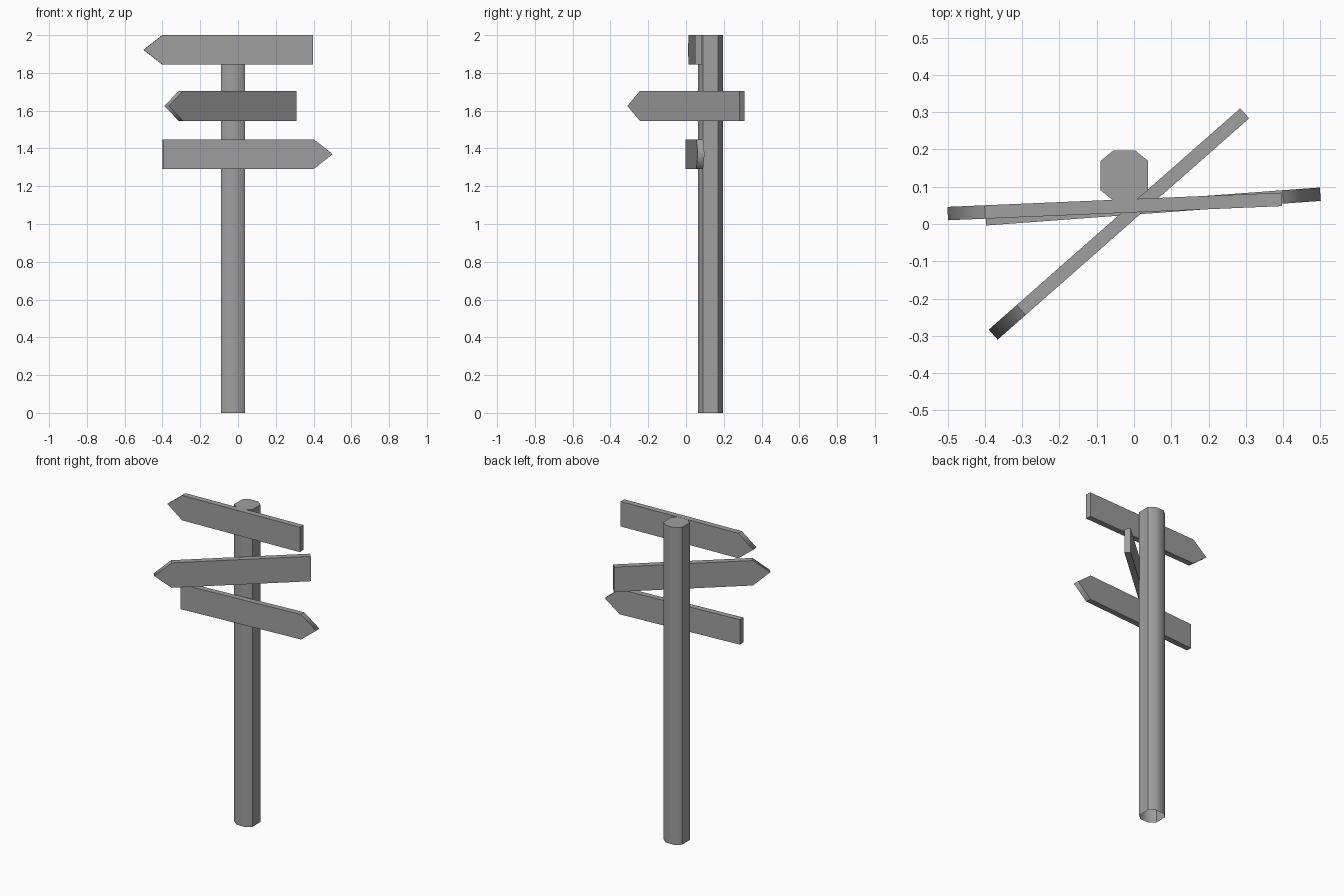
import bpy, bmesh, math
from mathutils import Vector

cube = bpy.data.objects.get("Cube")
if cube:
    bpy.data.objects.remove(cube, do_unlink=True)

grey = bpy.data.materials.new("plain grey")
grey.use_nodes = True
colour = (0.35, 0.35, 0.35, 1)
grey.diffuse_color = colour
grey.node_tree.nodes["Principled BSDF"].inputs["Base Color"].default_value = colour


def prism(name, outline, depth, open_start=False):
    """Extrude a planar outline along depth and return the object and its bmesh."""
    bm = bmesh.new()
    base = bm.faces.new([bm.verts.new(p) for p in outline])
    out = bmesh.ops.extrude_face_region(bm, geom=[base], use_keep_orig=True)
    moved = [v for v in out["geom"] if isinstance(v, bmesh.types.BMVert)]
    bmesh.ops.translate(bm, verts=moved, vec=depth)
    bmesh.ops.recalc_face_normals(bm, faces=bm.faces[:])
    if open_start:
        bmesh.ops.delete(bm, geom=[base], context='FACES_ONLY')
    mesh = bpy.data.meshes.new(name)
    obj = bpy.data.objects.new(name, mesh)
    bpy.context.collection.objects.link(obj)
    mesh.materials.append(grey)
    return obj, bm


def board(name, tail, tip, z, height=0.157, thickness=0.036, point=0.1):
    """Arrow board standing on edge, from its square tail to its pointed tip."""
    tail, tip = Vector(tail), Vector(tip)
    run, h = (tip - tail).length, height / 2
    y = -thickness / 2
    outline = [(0, y, -h), (run - point, y, -h), (run, y, 0),
               (run - point, y, h), (0, y, h)]
    obj, bm = prism(name, outline, (0, thickness, 0))
    # Soft nose, all other edges sharp
    for f in bm.faces:
        f.smooth = True
    for e in bm.edges:
        e.smooth = all(v.co.x > run - 0.01 for v in e.verts)
    bm.to_mesh(obj.data)
    bm.free()
    obj.location = (tail.x, tail.y, z)
    obj.rotation_euler.z = math.atan2(tip.y - tail.y, tip.x - tail.x)
    return obj


# Eight-sided post, open underneath
cx, cy, rx, ry, fx, fy = -0.026, 0.13, 0.064, 0.067, 0.03, 0.039
ring = [(fx, -ry), (rx, -fy), (rx, fy), (fx, ry),
        (-fx, ry), (-rx, fy), (-rx, -fy), (-fx, -ry)]
post, bm = prism("post", [(cx + x, cy + y, 0) for x, y in ring], (0, 0, 2), open_start=True)
bm.to_mesh(post.data)
bm.free()
bpy.ops.object.select_all(action='DESELECT')
post.select_set(True)
bpy.context.view_layer.objects.active = post
bpy.ops.object.shade_smooth_by_angle(angle=math.radians(45))

# Three arrow boards pointing different ways
board("top_board", (0.397, 0.066), (-0.5, 0.028), 1.922)
board("middle_board", (0.297, 0.297), (-0.378, -0.297), 1.625)
board("bottom_board", (-0.398, 0.014), (0.5, 0.08), 1.37)
